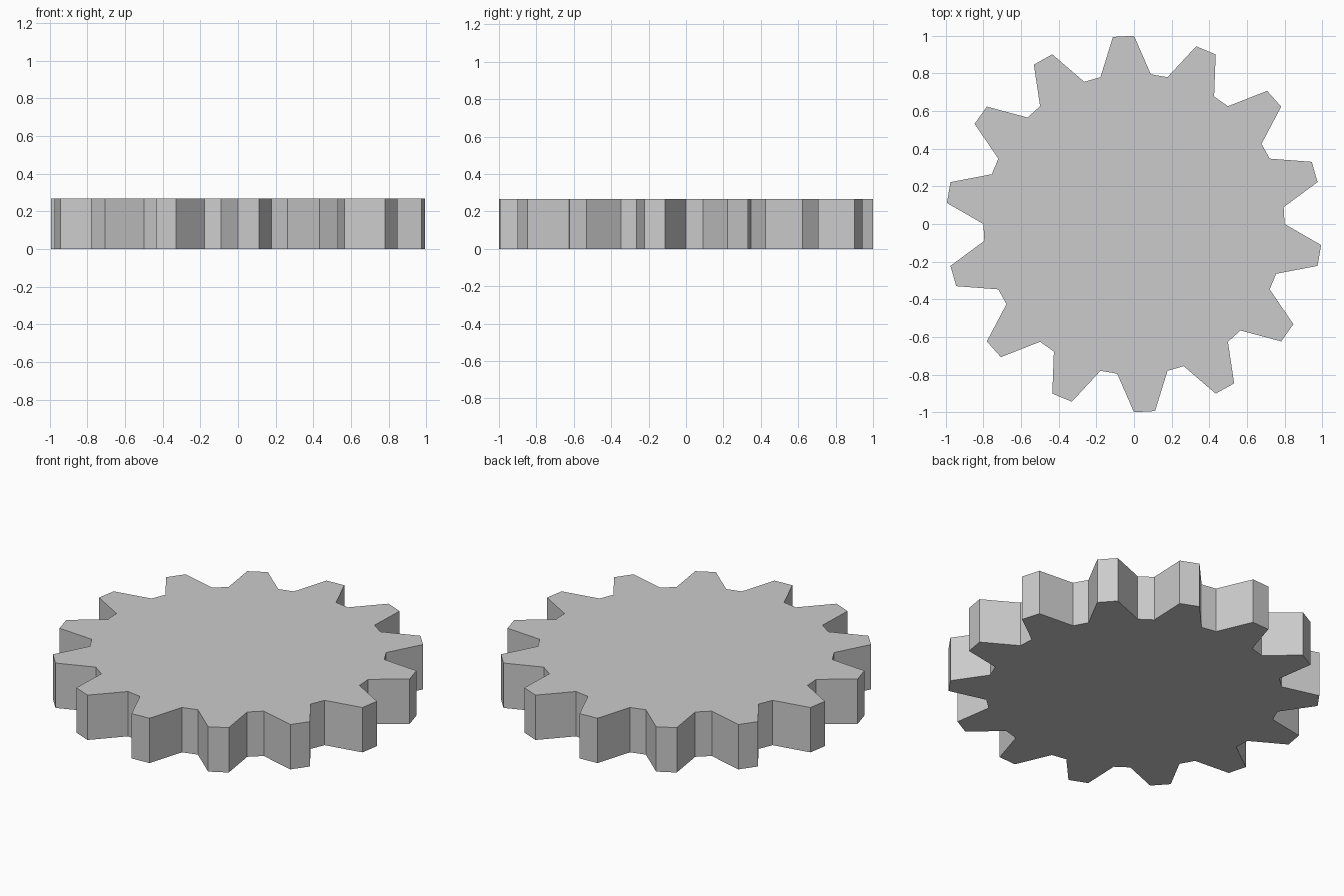
import bpy, bmesh
from math import cos, sin, pi

if "Cube" in bpy.data.objects:
    bpy.data.objects.remove(bpy.data.objects["Cube"])

TEETH = 14
TIP_R, ROOT_R, HEIGHT = 1.0, 0.8, 0.267

# Gear outline: four equal steps per tooth (two tip corners, two root corners)
bm = bmesh.new()
ring = []
for k in range(TEETH * 4):
    r = TIP_R if k % 4 in (0, 1) else ROOT_R
    a = pi / 2 + k * 2 * pi / (TEETH * 4)
    ring.append(bm.verts.new((r * cos(a), r * sin(a), 0)))
base = bm.faces.new(ring)

# Extrude the outline into a solid disc
ext = bmesh.ops.extrude_face_region(bm, geom=[base], use_keep_orig=True)
top = [g for g in ext["geom"] if isinstance(g, bmesh.types.BMVert)]
bmesh.ops.translate(bm, verts=top, vec=(0, 0, HEIGHT))
bmesh.ops.recalc_face_normals(bm, faces=bm.faces)

mesh = bpy.data.meshes.new("gear_wheel")
bm.to_mesh(mesh)
bm.free()
gear = bpy.data.objects.new("gear_wheel", mesh)
bpy.context.collection.objects.link(gear)
